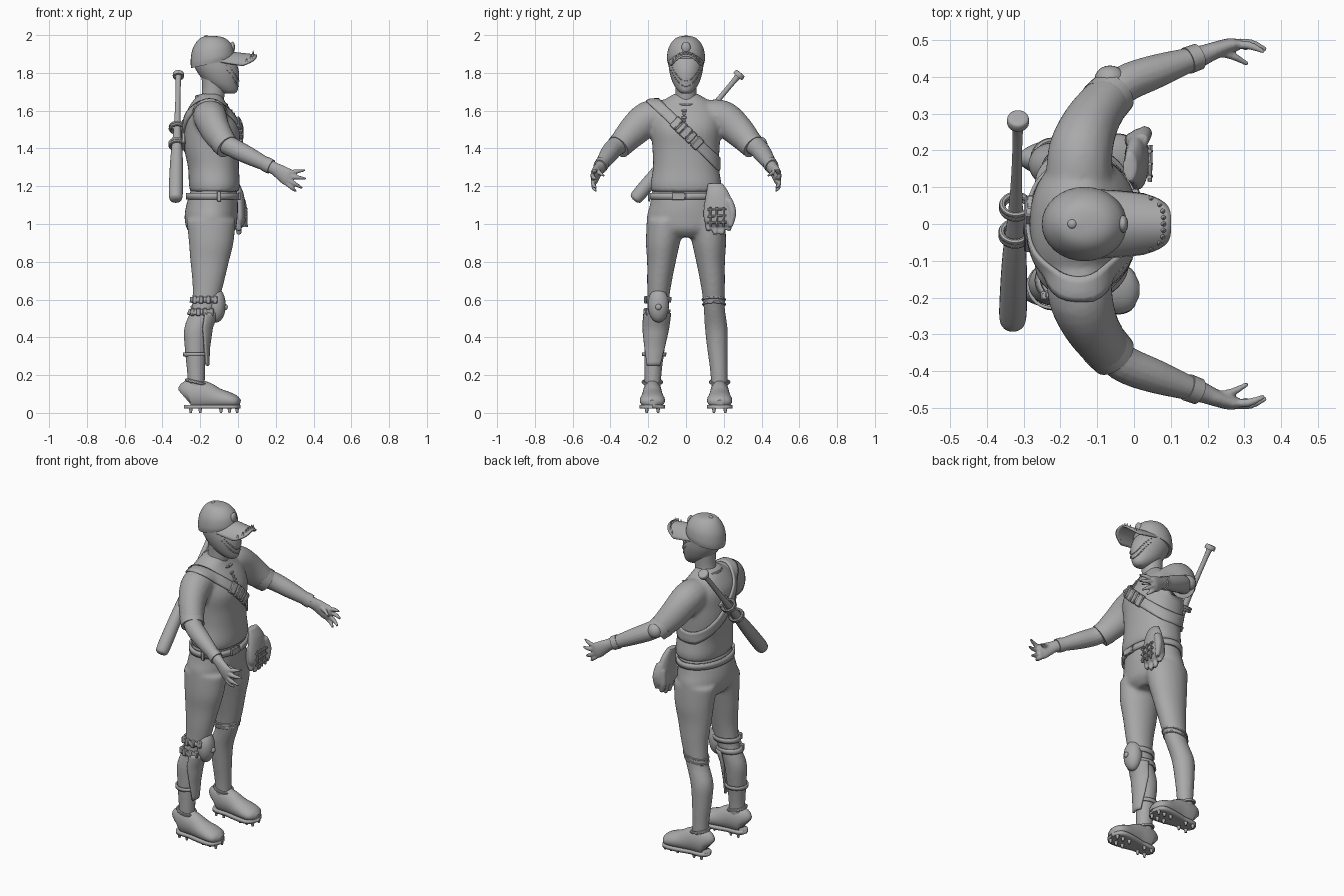
import bpy, bmesh, math
from math import sin, cos, pi
from mathutils import Vector, Matrix
from mathutils.bvhtree import BVHTree

old = bpy.data.objects.get("Cube")
if old:
    bpy.data.objects.remove(old, do_unlink=True)

GREY = (0.4, 0.4, 0.4, 1)
mat = bpy.data.materials.new("plain grey")
mat.use_nodes = True
mat.diffuse_color = GREY
mat.node_tree.nodes["Principled BSDF"].inputs["Base Color"].default_value = GREY
parts = []


def finish(name, bm):
    bmesh.ops.recalc_face_normals(bm, faces=bm.faces)
    me = bpy.data.meshes.new(name)
    bm.to_mesh(me)
    bm.free()
    me.materials.append(mat)
    ob = bpy.data.objects.new(name, me)
    bpy.context.collection.objects.link(ob)
    parts.append(ob)
    return ob


def smooth_rows(rows, n=4):
    """Catmull-Rom refinement of a list of equal-length tuples."""
    out = []
    for i in range(len(rows) - 1):
        a, b, c, d = rows[max(i - 1, 0)], rows[i], rows[i + 1], rows[min(i + 2, len(rows) - 1)]
        for t in (j / n for j in range(n)):
            out.append([q + .5 * t * (r - p + t * (2 * p - 5 * q + 4 * r - s + t * (3 * (q - r) + s - p)))
                        for p, q, r, s in zip(a, b, c, d)])
    return out + [list(rows[-1])]


def skin(name, rings):
    bm = bmesh.new()
    loops = [[bm.verts.new(p) for p in ring] for ring in rings]
    n = len(loops[0])
    for a, b in zip(loops, loops[1:]):
        for i in range(n):
            bm.faces.new((a[i], a[(i + 1) % n], b[(i + 1) % n], b[i]))
    bm.faces.new(loops[0])
    bm.faces.new(loops[-1])
    return finish(name, bm)


def stack(name, rows, k=1.0, tilt=0.0, n=32):
    """Horizontal rings (z, x, y, rx, ry); tilt raises the front of the lowest rings."""
    sq = lambda v: math.copysign(abs(v) ** k, v)
    rings = []
    rows = smooth_rows(rows)
    for i, (z, x, y, rx, ry) in enumerate(rows):
        tl = tilt * (1 - i / len(rows))
        rx, ry = max(rx, .002), max(ry, .002)
        rings.append([(x + rx * sq(cos(a)), y + ry * sq(sin(a)), z + tl * rx * cos(a))
                      for a in (2 * pi * j / n for j in range(n))])
    return skin(name, rings)


def limb(name, rows, n=16):
    """Rings (x, y, z, side radius, upright radius) square to their path."""
    rows = smooth_rows(rows)
    pts = [Vector(r[:3]) for r in rows]
    rings = []
    for i, r in enumerate(rows):
        d = (pts[min(i + 1, len(pts) - 1)] - pts[max(i - 1, 0)]).normalized()
        u = d.cross(Vector((0, 0, 1)) if abs(d.z) < .9 else Vector((1, 0, 0))).normalized()
        v = u.cross(d)
        rings.append([pts[i] + u * max(r[3], .002) * cos(a) + v * max(r[4], .002) * sin(a)
                      for a in (2 * pi * j / n for j in range(n))])
    return skin(name, rings)


def sheet(name, f, nu, nv, thick):
    bm = bmesh.new()
    g = [[bm.verts.new(f(i / nu, j / nv)) for j in range(nv + 1)] for i in range(nu + 1)]
    for i in range(nu):
        for j in range(nv):
            bm.faces.new((g[i][j], g[i + 1][j], g[i + 1][j + 1], g[i][j + 1]))
    ob = finish(name, bm)
    m = ob.modifiers.new("thickness", "SOLIDIFY")
    m.thickness, m.offset = thick, 0
    return ob


def ball(name, c, s):
    bm = bmesh.new()
    bmesh.ops.create_uvsphere(bm, u_segments=20, v_segments=12, radius=1,
                              matrix=Matrix.Translation(c) @ Matrix.Diagonal((*s, 1)))
    return finish(name, bm)


def box(name, c, s, axes=None):
    rot = Matrix(axes).transposed().to_4x4() if axes else Matrix()
    bm = bmesh.new()
    bmesh.ops.create_cube(bm, size=1, matrix=Matrix.Translation(c) @ rot @ Matrix.Diagonal((*s, 1)))
    bmesh.ops.bevel(bm, geom=bm.edges[:], offset=min(s) * .2, segments=1, affect='EDGES')
    return finish(name, bm)


def cone(name, c, r1, r2, h):
    bm = bmesh.new()
    bmesh.ops.create_cone(bm, cap_ends=True, segments=10, radius1=r1, radius2=r2, depth=h,
                          matrix=Matrix.Translation(c))
    return finish(name, bm)


def hoop(name, c, u, v, r):
    """Closed cord running around c on the axes u and v."""
    c, u, v = Vector(c), Vector(u), Vector(v)
    w = u.cross(v).normalized()
    def f(s, t):
        a, b = 2 * pi * s, 2 * pi * t
        o = u * cos(a) + v * sin(a)
        return c + o + o.normalized() * r * cos(b) + w * r * sin(b)
    return sheet(name, f, 40, 8, .001)


def fuse(name, obs, voxel, passes):
    bpy.ops.object.select_all(action='DESELECT')
    for o in obs:
        o.select_set(True)
    for o in obs[1:]:
        parts.remove(o)
    bpy.context.view_layer.objects.active = ob = obs[0]
    bpy.ops.object.join()
    m = ob.modifiers.new("blend", "REMESH")
    m.mode, m.voxel_size = 'VOXEL', voxel
    m = ob.modifiers.new("soften", "SMOOTH")
    m.factor, m.iterations = .5, passes
    bpy.ops.object.convert(target='MESH')
    ob.name = name
    ob.data.materials.clear()
    ob.data.materials.append(mat)
    return ob


def tree(ob):
    return BVHTree.FromPolygons([v.co for v in ob.data.vertices], [p.vertices for p in ob.data.polygons])


# shirt with sleeves
shirt = [stack("shirt", [(1.17, -.125, 0, .128, .182), (1.21, -.125, 0, .135, .188), (1.3, -.13, 0, .135, .175),
                         (1.4, -.14, 0, .145, .178), (1.5, -.137, 0, .148, .185), (1.58, -.15, 0, .128, .18),
                         (1.64, -.155, 0, .092, .14), (1.68, -.15, 0, .065, .078), (1.69, -.148, 0, .06, .065)], .9)]
for s in (-1, 1):
    shirt.append(limb("sleeve", [(-.15, s * .12, 1.575, .09, .085), (-.145, s * .2, 1.56, .088, .092),
                                 (-.115, s * .28, 1.49, .076, .085), (-.065, s * .35, 1.415, .064, .066)]))
shirt = fuse("shirt", shirt, .012, 4)
skin_tree = tree(shirt)

# trousers with both legs
LEG = [(.08, -.222, .177, .046, .043), (.2, -.222, .175, .047, .045), (.35, -.225, .166, .058, .055),
       (.45, -.219, .16, .066, .06), (.55, -.182, .15, .066, .056), (.62, -.167, .146, .074, .059),
       (.7, -.157, .14, .085, .066), (.8, -.15, .13, .102, .076), (.9, -.142, .122, .118, .09),
       (1.02, -.142, .108, .13, .1)]
legs = [stack("trousers", [(.93, -.14, 0, .09, .12), (.97, -.141, 0, .128, .19), (1.03, -.143, 0, .14, .208),
                           (1.1, -.137, 0, .137, .192), (1.2, -.125, 0, .118, .175)])]
for s in (-1, 1):
    legs.append(stack("leg", [(z, x, s * y, a, b) for z, x, y, a, b in LEG]))
fuse("trousers", legs, .011, 4)


def leg_at(z):
    for a, b in zip(LEG, LEG[1:]):
        if a[0] <= z <= b[0]:
            t = (z - a[0]) / (b[0] - a[0])
            return [p + t * (q - p) for p, q in zip(a, b)][1:]


# belt and buckle
sheet("belt", lambda u, v: (-.131 + .139 * cos(2 * pi * u), .193 * sin(2 * pi * u), 1.13 + .035 * v), 48, 1, .012)
box("belt_buckle", (.006, -.04, 1.147), (.016, .07, .04))
box("belt_loop", (-.1, -.195, 1.147), (.02, .01, .055))

# neck, head and collar
stack("neck", [(1.62, -.145, 0, .065, .06), (1.7, -.13, 0, .06, .055), (1.8, -.13, 0, .065, .06)])
head = stack("head", [(1.69, -.045, 0, .025, .022), (1.705, -.055, 0, .052, .042), (1.74, -.08, 0, .082, .066),
                      (1.79, -.1, 0, .106, .084), (1.84, -.118, 0, .114, .092), (1.9, -.135, 0, .1, .09),
                      (1.95, -.135, 0, .06, .06)])
head_tree = tree(head)
hoop("collar", (-.14, 0, 1.652), (.078, 0, -.022), (0, .078, 0), .009)

# sewn seams across the face
for row in range(2):
    for i in range(25):
        t = i / 12 - 1
        y, z = .078 * t, 1.728 + .028 * row + .085 * t * t
        hit = head_tree.ray_cast(Vector((.3, y, z)), Vector((-1, 0, 0)))[0]
        if hit:
            box("face_stitch", hit, (.008, .007, .004))

# cap with brim, button, badge and spikes
stack("cap_crown", [(1.85, -.135, 0, .113, .096), (1.88, -.135, 0, .116, .101), (1.93, -.137, 0, .107, .093),
                    (1.97, -.14, 0, .081, .07), (1.99, -.145, 0, .048, .042), (1.996, -.15, 0, .004, .004)], 1, .22)
ball("cap_button", (-.168, 0, 1.991), (.013, .013, .009))


def brim(u, v):
    t = 2 * v - 1
    return (-.12 + u * (.22 - .075 * t ** 4), .09 * t * (1 - .12 * u * u), 1.917 - .055 * t * t - .025 * u)


sheet("cap_brim", brim, 12, 20, .01)
ball("cap_badge", (-.03, 0, 1.935), (.014, .024, .03))
for i in range(9):
    x, y, z = brim(.91, .08 + .84 * i / 8)
    cone("brim_spike", (x, y, z + .012), .008, .001, .022)

# arms and hands
for s in (-1, 1):
    P = lambda x, y, z, a, b: (x, s * y, z, a, b)
    arm = [limb("arm", [P(-.09, .32, 1.44, .05, .05), P(-.03, .378, 1.405, .051, .052), P(.06, .415, 1.36, .046, .047),
                        P(.18, .456, 1.3, .029, .034), P(.215, .47, 1.28, .024, .038), P(.26, .485, 1.25, .02, .046),
                        P(.285, .487, 1.24, .014, .04)])]
    for base, tip in (((.27, .487, 1.272), (.355, .468, 1.285)), ((.275, .492, 1.252), (.36, .474, 1.24)),
                      ((.27, .492, 1.23), (.34, .475, 1.19)), ((.26, .487, 1.213), (.308, .475, 1.172)),
                      ((.215, .468, 1.29), (.31, .434, 1.255))):
        mid = [(a + b) / 2 for a, b in zip(base, tip)]
        mid[1] += .008
        arm.append(limb("finger", [P(*base, .012, .012), P(*mid, .0115, .0115), P(*tip, .006, .006)], 10))
    fuse("arm_and_hand", arm, .0055, 2)
    limb("wristband", [P(.145, .444, 1.318, .037, .041), P(.175, .455, 1.303, .036, .04)], 20)
    limb("sleeve_cuff", [P(-.083, .328, 1.437, .068, .07), P(-.055, .358, 1.408, .065, .066)], 24)
ball("elbow_pad", (-.065, .395, 1.42), (.042, .036, .042))

# chest strap around the body
MID, DOWN, WIDE = Vector((-.135, 0, 1.485)), Vector((0, .72, -.694)), Vector((0, .694, .72))


def strap(u, v):
    a = 2 * pi * u
    d = Vector((cos(a), 0, 0)) + DOWN * sin(a)
    o = MID + WIDE * (v - .5) * .055
    hit, _, _, dist = skin_tree.ray_cast(o, d)
    return o + d * ((min(dist, .26) if hit else .2) + .005)


sheet("chest_strap", strap, 72, 4, .01)
for i, u in enumerate((-.075, -.035, 0, .04, .085, .5)):
    p, q = strap(u, .5), strap(u + .01, .5)
    tan = (q - p).normalized()
    out = tan.cross(WIDE).normalized()
    box("strap_buckle", p, (.024, .028 if i % 2 else .04, .068), (out, tan, WIDE))
for i in range(4):
    hit = skin_tree.ray_cast(Vector((.3, -.01, 1.6 - .018 * i)), Vector((-1, 0, 0)))[0]
    box("chest_link", hit, (.014, .026 - .01 * (i % 2), .014))

# bat carried across the back
TOP, END = Vector((-.315, .29, 1.8)), Vector((-.33, -.275, 1.125))
prof = [(0, .012), (.004, .028), (.03, .029), (.045, .015), (.25, .014), (.45, .02), (.65, .032), (.85, .037),
        (.97, .036), (.995, .024), (1, .008)]
limb("bat", [(*TOP.lerp(END, t), r, r) for t, r in prof], 24)
along = (END - TOP).normalized()
side = along.cross(Vector((1, 0, 0))).normalized()
for t in (.43, .56):
    c = TOP.lerp(END, t)
    for k in (-.007, .007):
        hoop("bat_clamp", c + along * k, Vector((.037, 0, 0)), side * .036, .008)
    box("clamp_block", c + Vector((.042, 0, 0)), (.03, .045, .05), (Vector((1, 0, 0)), along, side))
box("bat_mount", (-.288, 0, 1.47), (.02, .16, .07), (Vector((1, 0, 0)), along, side))

# ball glove hanging from the belt
glove = [stack("glove", [(1.215, -.012, .155, .018, .04), (1.16, .002, .168, .028, .062), (1.08, .008, .175, .032, .082),
                         (1.02, .01, .175, .03, .08), (.99, .01, .175, .015, .06)])]
for i in range(4):
    y = .118 + .036 * i
    glove.append(limb("glove_finger", [(.0, y, 1.1, .022, .022), (-.004, y + .002, 1.02, .021, .022),
                                       (.008, y, .965 - .02 * (i in (1, 2)), .012, .013)], 12))
glove.append(limb("glove_thumb", [(.02, .225, 1.13, .02, .02), (.03, .247, 1.06, .02, .02), (.03, .235, .985, .012, .012)], 12))
fuse("glove", glove, .007, 1)
for i in range(3):
    limb("web_lace", [(.042, .128 + .035 * i, 1.09, .006, .006), (.046, .13 + .034 * i, .985, .006, .006)], 8)
    limb("web_cross_lace", [(.043, .115, 1.075 - .035 * i, .006, .006), (.045, .215, 1.08 - .035 * i, .006, .006)], 8)

# right knee guard, shin plate, straps and buckles
ball("knee_cap", (-.115, -.146, .57), (.05, .056, .092))
ball("knee_bolt", (-.066, -.146, .56), (.012, .016, .016))


def shin(u, v):
    z = .25 + .28 * u
    x, y, rx, ry = leg_at(z)
    a = (2 * v - 1) * (.55 + .85 * u)
    return (x + (rx + .014) * cos(a), -y + (ry + .012) * sin(a), z)


sheet("shin_plate", shin, 14, 14, .012)
for z0, h in ((.52, .028), (.585, .028), (.3, .02)):
    def band(u, v):
        x, y, rx, ry = leg_at(z0 + h * v)
        return (x + (rx + .007) * cos(2 * pi * u), -y + (ry + .007) * sin(2 * pi * u), z0 + h * v)
    sheet("leg_strap", band, 36, 2, .009)
    for u in (.62, .7, .78, .86):
        if h > .025:
            box("leg_strap_buckle", band(u, .5), (.026, .022, .04))
for z in (.575, .6):
    x, y, rx, ry = leg_at(z)
    hoop("left_trouser_hem", (x, y, z), (rx, 0, .012), (0, ry, 0), .006)

# shoes with soles and cleats
for s in (-1, 1):
    Y = s * .178
    limb("shoe", [(-.285, Y, .085, .022, .045), (-.265, Y, .098, .042, .072), (-.22, Y, .1, .05, .078),
                  (-.165, Y, .092, .053, .07), (-.11, Y, .077, .06, .055), (-.05, Y, .066, .067, .044),
                  (-.01, Y, .057, .057, .033), (.012, Y, .052, .022, .016)], 24)
    x, y, rx, ry = leg_at(.165)
    hoop("shoe_collar", (x, Y, .163), (rx + .004, 0, -.012), (0, ry + .004, 0), .008)
    def sole(u, v):
        w = .046 + .024 * math.sin(pi * max(0, u - .35) / 1.1)
        w *= max(.0, 1 - abs(2 * u - 1) ** 7) ** .5
        return (-.286 + .3 * u, Y + w * (2 * v - 1), .032)
    sheet("sole", sole, 28, 6, .02)
    for x in (-.25, -.2, -.09, -.045, -.005):
        for k in (-.03, .03):
            cone("cleat", (x, Y + k, .012), .006, .011, .024)

bpy.ops.object.select_all(action='DESELECT')
for ob in parts:
    ob.select_set(True)
bpy.context.view_layer.objects.active = parts[0]
bpy.ops.object.shade_smooth_by_angle(angle=math.radians(40))
